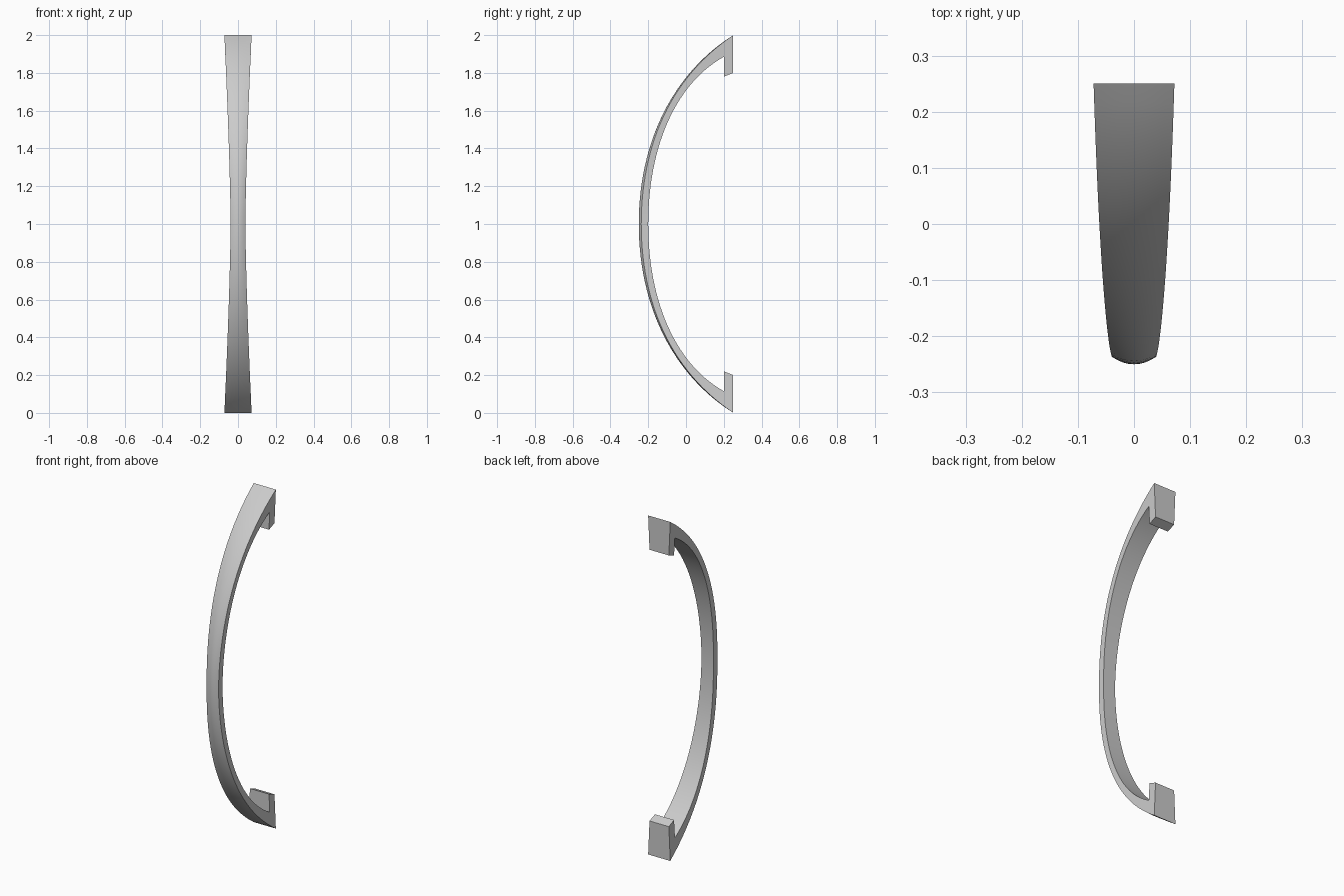
import bpy, bmesh
from mathutils import Vector

if "Cube" in bpy.data.objects:
    bpy.data.objects.remove(bpy.data.objects["Cube"])

STEPS, ACROSS = 28, 8   # segments per half, segments across the face


def bezier(p, t):
    s = 1 - t
    p = [Vector(q) for q in p]
    return s**3 * p[0] + 3*s*s*t * p[1] + 3*s*t*t * p[2] + t**3 * p[3]


# Upper half profiles as (y, height from the middle)
OUTER = [(-.25, 0), (-.25, .42), (-.08, .79), (.25, 1)]
INNER = [(-.20, 0), (-.20, .40), (-.06, .74), (.20, .885)]


def half_width(h):
    return .039 + .033 * abs(h) ** 1.4


def ring(outer, inner, dome, sign):
    """Cross-section: domed front row, then the flat back edge."""
    pts = []
    for i in range(ACROSS + 1):
        u = -1 + 2 * i / ACROSS
        q = outer.lerp(inner, dome * u * u)
        pts.append((u * half_width(q.y), q.x, 1 + sign * q.y))
    for u in (1, -1):
        pts.append((u * half_width(inner.y), inner.x, 1 + sign * inner.y))
    return pts


# Sections from lower mounting pad, along the bow, to upper pad
pad = (Vector((.25, .80)), Vector((.20, .78)))
rings = [ring(*pad, 0, -1)]
for k in range(-STEPS, STEPS + 1):
    t = abs(k) / STEPS
    rings.append(ring(bezier(OUTER, t), bezier(INNER, t),
                      .26 * (1 - t * t), -1 if k < 0 else 1))
rings.append(ring(*pad, 0, 1))

# Skin the bow handle
bm = bmesh.new()
rows = [[bm.verts.new(p) for p in r] for r in rings]
n = len(rows[0])
for a, b in zip(rows, rows[1:]):
    for i in range(n):
        j = (i + 1) % n
        bm.faces.new((a[i], a[j], b[j], b[i]))
bm.faces.new(rows[0])
bm.faces.new(rows[-1])
bmesh.ops.recalc_face_normals(bm, faces=bm.faces)

mesh = bpy.data.meshes.new("bow_handle")
bm.to_mesh(mesh)
bm.free()
handle = bpy.data.objects.new("bow_handle", mesh)
bpy.context.collection.objects.link(handle)
bpy.context.view_layer.objects.active = handle
handle.select_set(True)
bpy.ops.object.shade_smooth_by_angle(angle=0.6)
